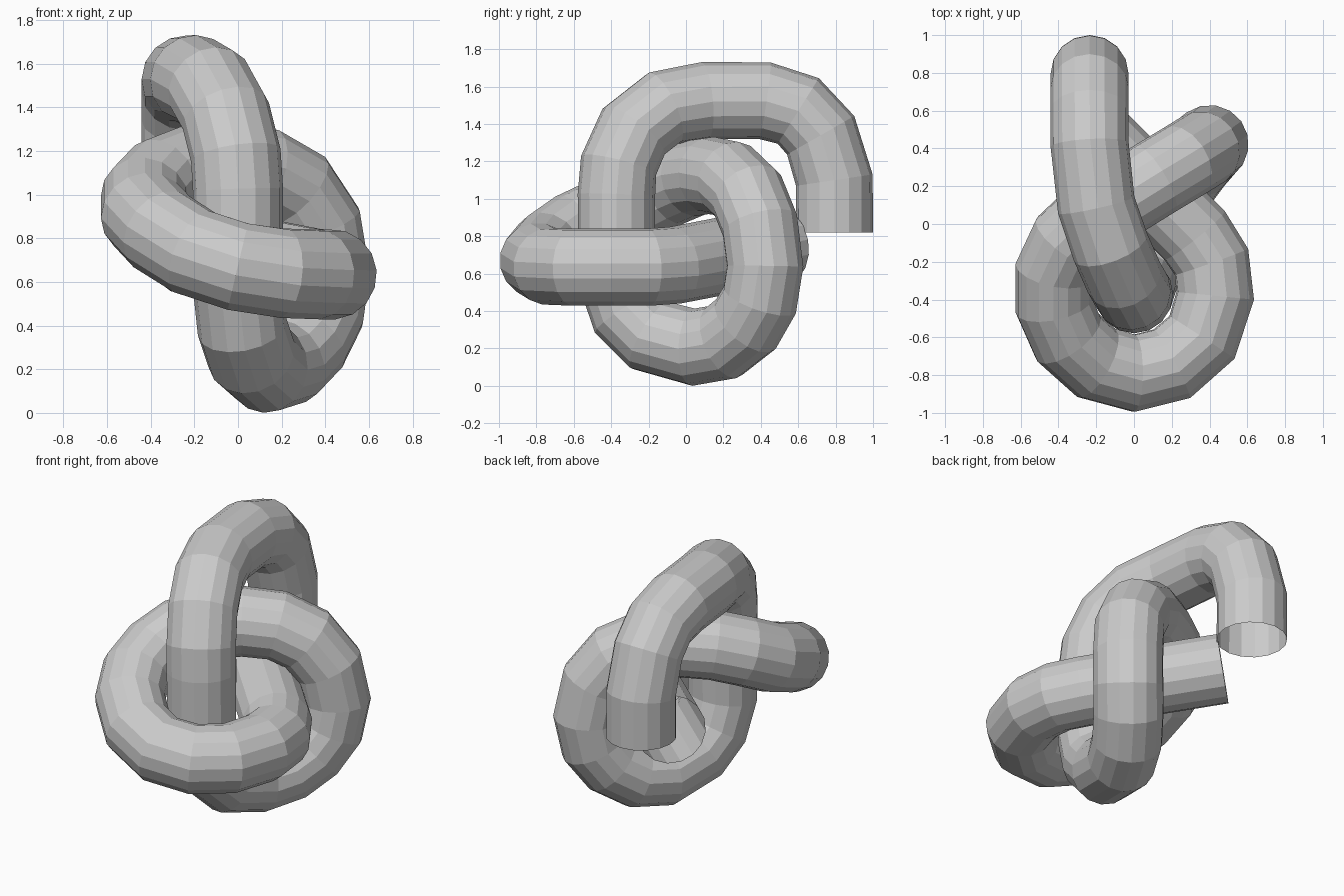
import bpy

# Centreline of the open overhand knot, from hanging end to hidden end
path = [
    # arch over the top
    (-.235, .793, .82), (-.235, .793, 1.10), (-.235, .72, 1.34), (-.235, .60, 1.47),
    (-.235, .42, 1.525), (-.20, .10, 1.525), (-.125, -.12, 1.485), (-.055, -.28, 1.36),
    (-.01, -.36, 1.18), (0, -.372, 1.02),
    # straight drop and lower ring
    (0, -.372, .58), (.02, -.31, .39), (.06, -.19, .27), (.13, .04, .207),
    (.22, .20, .235), (.31, .32, .33), (.375, .395, .46), (.40, .423, .64),
    (.365, .395, .86), (.26, .33, 1.02), (.11, .24, 1.105), (-.06, .135, 1.125),
    # front loop
    (-.22, .03, 1.11), (-.35, -.09, 1.06), (-.425, -.25, .98), (-.425, -.43, .91),
    (-.35, -.60, .83), (-.20, -.735, .735), (0, -.79, .67), (.20, -.74, .64),
    (.36, -.60, .635), (.43, -.38, .635), (.41, -.20, .635), (.32, -.06, .645),
    (-.25, .51, .755),
]

# Tube swept along the centreline: 16 sides, open ends
curve = bpy.data.curves.new("knotted_tube", 'CURVE')
curve.dimensions = '3D'
curve.bevel_depth = 0.207
curve.bevel_resolution = 6
curve.use_fill_caps = False
spline = curve.splines.new('BEZIER')
spline.bezier_points.add(len(path) - 1)
for point, co in zip(spline.bezier_points, path):
    point.co = co
    point.handle_left_type = point.handle_right_type = 'AUTO'
spline.resolution_u = 1
spline.use_smooth = False

tube = bpy.data.objects.new("knotted_tube", curve)
bpy.context.collection.objects.link(tube)
bpy.context.view_layer.objects.active = tube
tube.select_set(True)
bpy.ops.object.convert(target='MESH')
bpy.ops.object.shade_flat()
